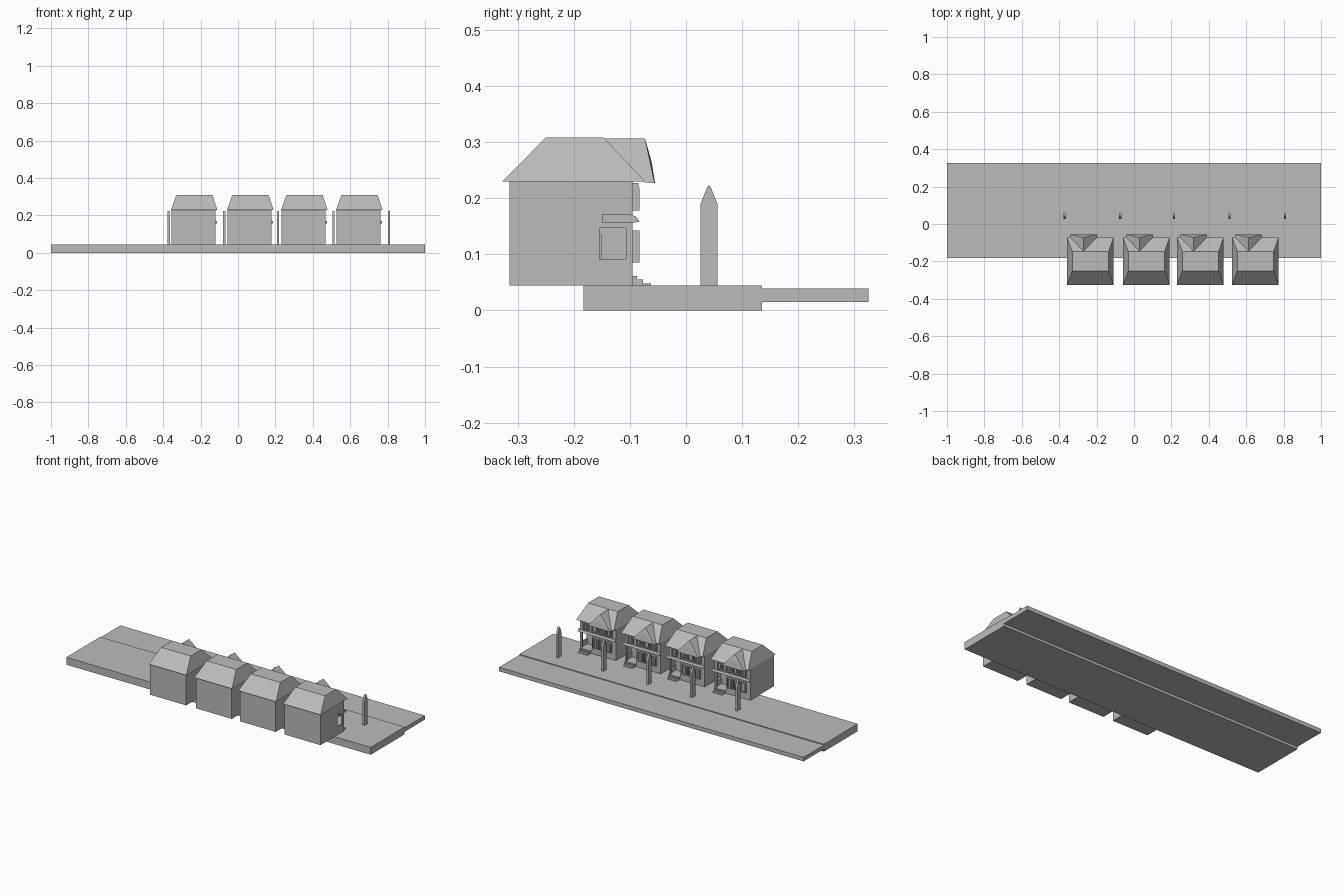
import bpy, bmesh

if "Cube" in bpy.data.objects:
    bpy.data.objects.remove(bpy.data.objects["Cube"])

# One plain colour throughout
GREY = bpy.data.materials.new("light_grey")
GREY.diffuse_color = (0.5, 0.5, 0.5, 1)
GREY.use_nodes = True
GREY.node_tree.nodes["Principled BSDF"].inputs["Base Color"].default_value = GREY.diffuse_color


def finish(name, bm):
    bmesh.ops.recalc_face_normals(bm, faces=bm.faces)
    mesh = bpy.data.meshes.new(name)
    bm.to_mesh(mesh)
    bm.free()
    mesh.materials.append(GREY)
    ob = bpy.data.objects.new(name, mesh)
    bpy.context.collection.objects.link(ob)
    return ob


def boxes(name, specs, ox=0):
    """Join boxes given as x0, x1, y0, y1, z0, z1."""
    bm = bmesh.new()
    for x0, x1, y0, y1, z0, z1 in specs:
        vs = bmesh.ops.create_cube(bm, size=1)["verts"]
        for v in vs:
            v.co.x = ox + (x0 + x1) / 2 + v.co.x * (x1 - x0)
            v.co.y = (y0 + y1) / 2 + v.co.y * (y1 - y0)
            v.co.z = (z0 + z1) / 2 + v.co.z * (z1 - z0)
    return finish(name, bm)


def extrude(name, outline, axis, a, b, ox=0):
    """Extrude a 2D outline along x (outline is y,z) or z (outline is x,y)."""
    bm = bmesh.new()
    rings = []
    for t in (a, b):
        rings.append([bm.verts.new((ox + t, p, q) if axis == "x" else (ox + p, q, t))
                      for p, q in outline])
    for r in rings:
        bm.faces.new(r)
    n = len(outline)
    for i in range(n):
        j = (i + 1) % n
        bm.faces.new((rings[0][i], rings[0][j], rings[1][j], rings[1][i]))
    return finish(name, bm)


def hull(name, points, ox=0):
    bm = bmesh.new()
    for x, y, z in points:
        bm.verts.new((ox + x, y, z))
    bmesh.ops.convex_hull(bm, input=bm.verts)
    bmesh.ops.dissolve_limit(bm, angle_limit=0.01, verts=bm.verts, edges=bm.edges)
    return finish(name, bm)


def window(xc, w, z0, z1, y0=-0.097, y1=-0.083, t=0.005):
    """Frame with a recessed pane and a centre bar."""
    l, r = xc - w / 2, xc + w / 2
    return [(l, l + t, y0, y1, z0, z1), (r - t, r, y0, y1, z0, z1),
            (l, r, y0, y1, z0, z0 + t), (l, r, y0, y1, z1 - t, z1),
            (l, r, y0, -0.092, z0, z1),
            (xc - 0.0015, xc + 0.0015, y0, -0.088, z0, z1)]


G = 0.044  # pavement level

boxes("pavement", [(-1, 1, -0.183, 0.135, 0, G)])
boxes("road", [(-1, 1, 0.135, 0.325, 0.015, 0.039)])

# Pointed pillars between the houses
for x in (-0.37, -0.073, 0.214, 0.51, 0.807):
    extrude("pillar", [(0.026, G), (0.056, G), (0.056, 0.19), (0.044, 0.22),
                       (0.041, 0.223), (0.038, 0.22), (0.026, 0.19)],
            "x", -0.006, 0.006, x)

# Houses: local x is measured from the body centre
W = 0.118
for ox in (-0.238, 0.0615, 0.3505, 0.6445):
    # Ground floor with a corner recess for the porch, full upper floor
    extrude("ground_floor", [(-W, -0.315), (W, -0.315), (W, -0.154), (0.04, -0.154),
                             (0.04, -0.095), (-W, -0.095)], "z", G, 0.157, ox)
    boxes("upper_floor", [(-W, W, -0.315, -0.095, 0.157, 0.23)], ox)

    # Hipped main roof with a flat top
    hull("main_roof",
         [(x, y, 0.23) for x in (-W - 0.002, W + 0.01) for y in (-0.327, -0.073)] +
         [(x, y, 0.308) for x in (-0.092, 0.102) for y in (-0.25, -0.147)], ox)

    # Front gable with a slightly bowed face
    c, h = -0.032, 0.072
    hull("front_gable",
         [(c, -0.147, 0.306), (c, -0.073, 0.306)] +
         [(c + s * h * k, y, z) for s in (-1, 1) for k, y, z in
          ((1, -0.073, 0.228), (1, -0.056, 0.227), (0.35, -0.055, 0.227),
           (0.22, -0.062, 0.268))], ox)

    # Porch floor, steps, corner post, side parapet
    boxes("porch_floor", [(0.04, W, -0.154, -0.095, G, 0.061)], ox)
    boxes("porch_steps", [(0.045, 0.108, -0.096, y, G, z) for y, z in
                          ((-0.062, 0.048), (-0.077, 0.055), (-0.087, 0.061))], ox)
    boxes("corner_post", [(W - 0.012, W, -0.107, -0.095, G, 0.157)], ox)
    boxes("porch_side_wall", [(W - 0.006, W, -0.154, -0.1, G, 0.092),
                              (W - 0.006, W, -0.154, -0.1, 0.147, 0.157)], ox)
    boxes("front_door", [(0.058, 0.09, -0.156, -0.151, 0.061, 0.135)], ox)

    # Porch roof band across the front, wrapping the porch corner
    extrude("porch_roof", [(-0.15, 0.157), (-0.09, 0.157), (-0.083, 0.158),
                           (-0.09, 0.168), (-0.1, 0.171), (-0.15, 0.171)],
            "x", -W, W + 0.008, ox)

    # Windows
    for x in (-0.075, -0.033, 0.009):
        boxes("ground_window", window(x, 0.036, 0.085, 0.142), ox)
    for x in (-0.078, -0.03, 0.018, 0.075):
        boxes("upper_window", window(x, 0.036, 0.178, 0.219), ox)
        boxes("window_head", [(x - 0.02, x + 0.02, -0.096, -0.085, 0.219, 0.227)], ox)
